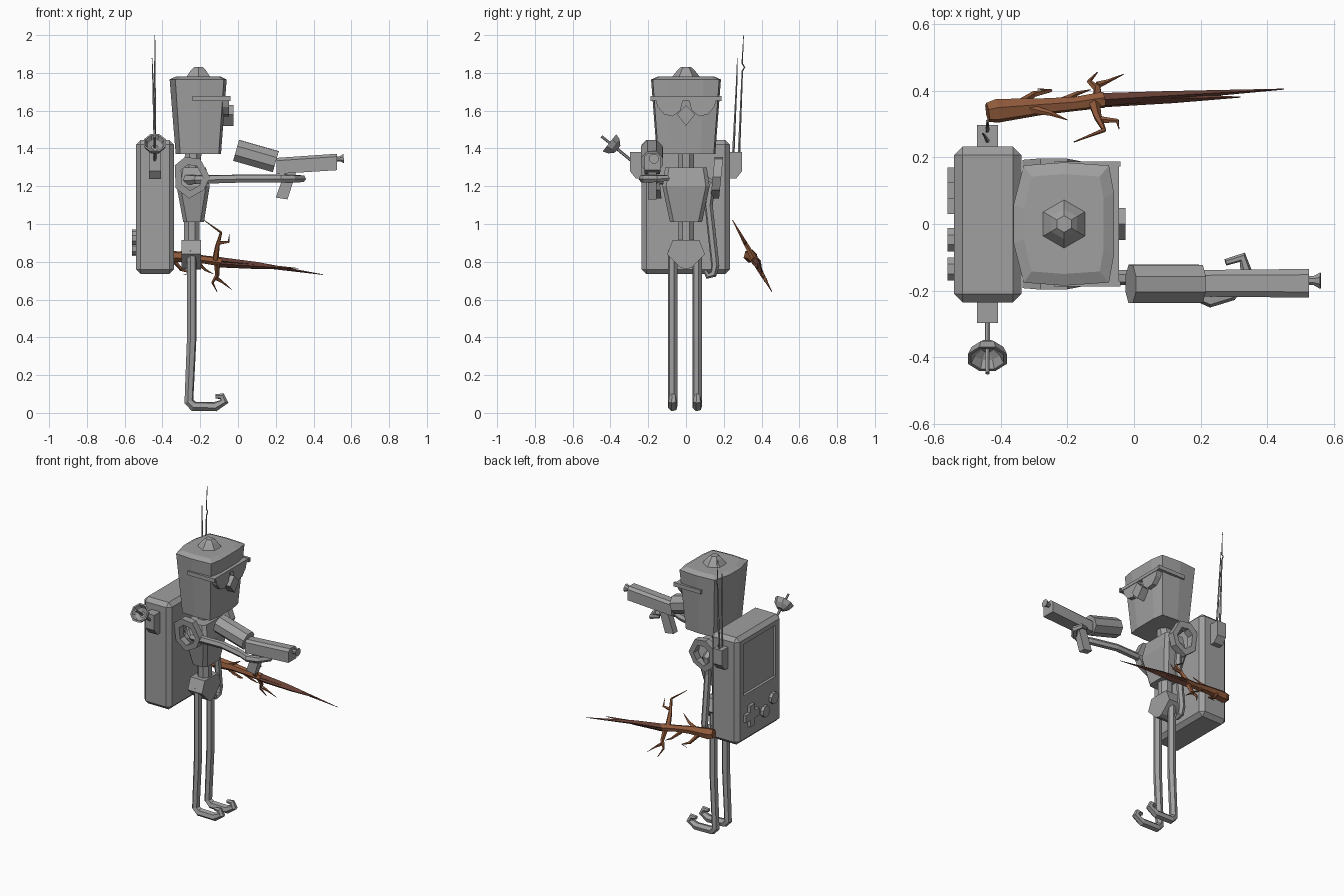
import bpy, bmesh, math
from math import cos, sin, pi
from mathutils import Vector, Matrix

cube = bpy.data.objects.get("Cube")
if cube:
    bpy.data.objects.remove(cube)


def material(name, rgb):
    m = bpy.data.materials.new(name)
    m.use_nodes = True
    m.diffuse_color = (*rgb, 1)
    m.node_tree.nodes["Principled BSDF"].inputs["Base Color"].default_value = (*rgb, 1)
    return m


GREY = material("plain_grey", (0.35, 0.35, 0.35))
BARK = material("bark_brown", (0.29, 0.105, 0.045))
BLADE = material("dark_red_brown", (0.135, 0.05, 0.035))


def finish(name, bm, mat=GREY):
    bmesh.ops.recalc_face_normals(bm, faces=bm.faces)
    mesh = bpy.data.meshes.new(name)
    bm.to_mesh(mesh)
    bm.free()
    mesh.materials.append(mat)
    ob = bpy.data.objects.new(name, mesh)
    bpy.context.collection.objects.link(ob)
    return ob


def loft(name, rings, mat=GREY, closed=False):
    """Skin equal-sized rings of points; cap the ends unless closed."""
    bm = bmesh.new()
    rows = [[bm.verts.new(p) for p in r] for r in rings]
    n = len(rows[0])
    pairs = list(zip(rows, rows[1:])) + ([(rows[-1], rows[0])] if closed else [])
    for a, b in pairs:
        for i in range(n):
            j = (i + 1) % n
            bm.faces.new((a[i], a[j], b[j], b[i]))
    if not closed:
        bm.faces.new(rows[0][::-1])
        bm.faces.new(rows[-1])
    return finish(name, bm, mat)


def circle(center, axis, r, n=8, wide=1.0):
    q = Vector(axis).to_track_quat('Z', 'Y')
    return [Vector(center) + q @ Vector((r * wide * cos(2 * pi * (i + .5) / n),
                                         r * sin(2 * pi * (i + .5) / n), 0)) for i in range(n)]


def tube(name, path, radii, n=6, mat=GREY):
    """Tube along a path with twist-free rings."""
    pts = [Vector(p) for p in path]
    if not isinstance(radii, (list, tuple)):
        radii = [radii] * len(pts)
    dirs = [(b - a).normalized() for a, b in zip(pts, pts[1:])]
    tans = [dirs[0]] + [(a + b).normalized() for a, b in zip(dirs, dirs[1:])] + [dirs[-1]]
    side = tans[0].orthogonal().normalized()
    rings, prev = [], tans[0]
    for p, t, r in zip(pts, tans, radii):
        side = prev.rotation_difference(t) @ side
        up = t.cross(side)
        rings.append([p + r * (side * cos(2 * pi * (i + .5) / n) + up * sin(2 * pi * (i + .5) / n))
                      for i in range(n)])
        prev = t
    return loft(name, rings, mat)


def slab(x0, x1, y0, y1, z, c=0.02):
    """Chamfered rectangle at height z."""
    return [Vector((x, y, z)) for x, y in
            ((x0 + c, y0), (x1 - c, y0), (x1, y0 + c), (x1, y1 - c),
             (x1 - c, y1), (x0 + c, y1), (x0, y1 - c), (x0, y0 + c))]


def box(name, lo, hi, bevel=0.0, rot=None):
    lo, hi = Vector(lo), Vector(hi)
    bm = bmesh.new()
    bmesh.ops.create_cube(bm, size=1)
    bmesh.ops.scale(bm, vec=hi - lo, verts=bm.verts)
    if bevel:
        bmesh.ops.bevel(bm, geom=bm.edges[:], offset=bevel, segments=1, affect='EDGES')
    if rot:
        bmesh.ops.rotate(bm, matrix=rot, verts=bm.verts)
    bmesh.ops.translate(bm, vec=(lo + hi) / 2, verts=bm.verts)
    return finish(name, bm)


def prism(name, outline, to3d, d0, d1, mat=GREY):
    return loft(name, [[Vector(to3d(a, b, d)) for a, b in outline] for d in (d0, d1)], mat)


# Head: tapered block with a small cap
HEAD = [(1, -.5), (1, .5), (.9, .95), (0, 1), (-.8, .95),
        (-1, .3), (-1, -.3), (-.8, -.95), (0, -1), (.9, -.95)]


def head_ring(cx, hx, hy, z):
    return [Vector((cx + a * hx, b * hy, z)) for a, b in HEAD]


loft("head", [head_ring(-.21, .12, .155, 1.37), head_ring(-.211, .151, .185, 1.765),
              head_ring(-.211, .12, .15, 1.78)])
loft("head_cap", [circle((-.21, 0, z), (0, 0, 1), r, 6) for z, r in
                  ((1.77, .08), (1.815, .045), (1.832, .025))])

# Glasses and nose
for s, tag in ((1, "left"), (-1, "right")):
    box(tag + "_glasses_arm", (-.24, s * .18 - .008, 1.652), (-.04, s * .18 + .008, 1.678))
    lens = [(.015, 1.66), (.03, 1.6), (.07, 1.57), (.115, 1.58), (.15, 1.62), (.165, 1.67)]
    prism(tag + "_lens", lens, lambda a, b, d: (d, s * a, b), -.085, -.048)
box("glasses_bridge", (-.08, -.18, 1.655), (-.045, .18, 1.675))
nose = [(0, 1.63), (.048, 1.58), (0, 1.52), (-.048, 1.58)]
prism("nose", nose, lambda a, b, d: (d, a, b), -.09, -.025)

# Neck, torso, waist, pelvis
tube("neck", [(-.245, 0, 1.27), (-.235, 0, 1.4)], .047, 8)
loft("torso", [slab(-.29, -.18, -.085, .085, 1.01), slab(-.325, -.15, -.125, .125, 1.2),
               slab(-.31, -.17, -.11, .11, 1.3)])
tube("waist", [(-.245, 0, .88), (-.245, 0, 1.03)], .045, 8)
hips = [(-.07, .915), (.07, .915), (.1, .84), (.03, .77), (0, .76), (-.03, .77), (-.1, .84)]
prism("pelvis", hips, lambda a, b, d: (d, a, b), -.3, -.195)

# Legs with hooked feet
for y, tag in ((.06, "left"), (-.07, "right")):
    tube(tag + "_leg", [(-.245, y, .86), (-.245, y, .4), (-.26, y, .06), (-.235, y, .035),
                        (-.12, y, .033), (-.072, y, .06), (-.085, y, .088), (-.12, y, .088)],
         [.026, .026, .026, .027, .026, .023, .018, .012])

# Shoulder rings, tilted outward at the top
RING = [(-.335, 1.31), (-.28, 1.355), (-.2, 1.345), (-.15, 1.25), (-.18, 1.18), (-.26, 1.135), (-.33, 1.19)]
for s, tag in ((1, "left"), (-1, "right")):
    rows = []
    for x, z in RING:
        c = Vector((-.245, 0, 1.245))
        section = []
        for k, d in ((1, 0), (1, .045), (.62, .045), (.62, 0)):
            px, pz = c.x + (x - c.x) * k, c.z + (z - c.z) * k
            section.append(Vector((px, s * (.13 + d + (pz - 1.135) * .1), pz)))
        rows.append(section)
    loft(tag + "_shoulder_ring", rows, closed=True)

# Arms with hooked hands
tube("right_arm", [(-.27, -.1, 1.235), (-.22, -.16, 1.235), (0, -.16, 1.24), (.17, -.2, 1.24),
                   (.23, -.228, 1.24), (.29, -.21, 1.24), (.34, -.15, 1.24), (.325, -.1, 1.243),
                   (.275, -.115, 1.25)], [.03, .025, .023, .023, .023, .022, .02, .016, .01])
tube("left_arm", [(-.245, .09, 1.235), (-.245, .135, 1.21), (-.245, .12, 1.1), (-.245, .155, .78),
                  (-.245, .145, .735), (-.245, .115, .725), (-.245, .1, .755)],
     [.03, .025, .022, .022, .02, .017, .01])

# Hand blaster: rear drum, body, grip, muzzle
tube("blaster_drum", [(-.01, -.18, 1.39), (.2, -.18, 1.33)], .062, 8)
loft("blaster_body", [[Vector((x, -.178 + a * w, b)) for a, b in
                       ((-1, lo), (1, lo), (1, hi - .015), (.6, hi), (-.6, hi), (-1, hi - .015))]
                      for x, w, lo, hi in ((.205, .04, 1.265, 1.35), (.525, .043, 1.285, 1.372))])
prism("blaster_grip", [(.25, 1.28), (.31, 1.28), (.262, 1.13), (.2, 1.14)],
      lambda a, b, d: (a, d, b), -.2, -.155)
tube("blaster_muzzle", [(.51, -.17, 1.343), (.54, -.17, 1.345), (.56, -.17, 1.346)], [.015, .015, .027], 8)

# Backpack with a recessed screen
pack = box("backpack", (-.54, -.235, .735), (-.338, .232, 1.445), .025)
bm = bmesh.new()
bm.from_mesh(pack.data)
back = max((f for f in bm.faces if f.normal.x < -.9), key=lambda f: f.calc_area())
bmesh.ops.inset_individual(bm, faces=[back], thickness=.02)
for v in back.verts:
    v.co.y = math.copysign(.17, v.co.y)
    v.co.z = 1.39 if v.co.z > 1.09 else 1.05
bmesh.ops.inset_individual(bm, faces=[back], thickness=.006, depth=-.012)
bm.to_mesh(pack.data)
bm.free()

# Direction pad and round buttons
a, b = .025, .07
cross = [(a, b), (-a, b), (-a, a), (-b, a), (-b, -a), (-a, -a),
         (-a, -b), (a, -b), (a, -a), (b, -a), (b, a), (a, a)]
prism("direction_pad", cross, lambda p, q, d: (d, .1 + p, .9 + q), -.56, -.53)
for i, (y, z) in enumerate(((-.047, .87), (-.135, .925))):
    tube("round_button_%d" % (i + 1), [(-.53, y, z), (-.56, y, z)], .038, 8)

# Side mounts, antennas and dish
for s, tag in ((1, "left"), (-1, "right")):
    mount = [(.22, 1.38), (.297, 1.38), (.297, 1.28), (.265, 1.24), (.22, 1.24)]
    prism(tag + "_mount", mount, lambda p, q, d: (d, s * p, q), -.472, -.408)
tube("short_antenna", [(-.44, .25, 1.37), (-.45, .268, 1.75), (-.455, .272, 1.88)], [.007, .004, .002], 5)
tube("long_antenna", [(-.44, .28, 1.37), (-.44, .298, 1.81), (-.44, .31, 1.83), (-.44, .297, 1.85),
                      (-.44, .305, 2.0)], [.007, .004, .004, .004, .0015], 5)
axis = Vector((0, -.78, .62))
rim = Vector((-.44, -.405, 1.43))
loft("dish", [circle(rim + axis * t, axis, r) for t, r in
              ((-.055, .025), (-.03, .052), (0, .063), (0, .053), (-.025, .04), (-.04, .018))])
tube("dish_stem", [(-.44, -.27, 1.32), rim - axis * .05], .008)
tube("dish_feed", [rim - axis * .045, rim + axis * .055], .007)

# Thorny wooden sword: hilt, blade halves, twigs
tube("sword_hilt", [(-.44, .335, .835), (-.41, .34, .83), (-.28, .352, .825), (-.18, .36, .812),
                    (-.09, .373, .8)], [.03, .037, .026, .022, .025], 6, BARK)
tube("blade_long", [(-.1, .373, .805), (.1, .385, .785), (.45, .405, .732)], [.02, .014, .0015], 4, BLADE)
tube("blade_short", [(-.1, .37, .79), (.12, .377, .775), (.32, .381, .765)], [.02, .014, .0015], 4, BLADE)


def twig(i, pts, r):
    """Twig lying in the tilted cross plane of the sword."""
    path = [(x, .34 + (.85 - z) * .55, z) for x, z in pts]
    radii = [r * (1 - .9 * k / (len(path) - 1)) for k in range(len(path))]
    tube("twig_%d" % i, path, radii, 5, BARK)


TWIGS = [([(-.12, .81), (-.11, .88), (-.09, .955), (-.18, 1.02)], .018),
         ([(-.1, .9), (-.05, .905), (-.045, .95)], .011),
         ([(-.11, .8), (-.11, .73), (-.135, .69), (-.11, .64)], .017),
         ([(-.11, .71), (-.08, .69), (-.03, .65)], .011),
         ([(-.35, .82), (-.3, .76), (-.25, .74), (-.29, .73)], .014),
         ([(-.22, .8), (-.17, .755), (-.13, .735)], .012),
         ([(-.31, .84), (-.25, .865), (-.2, .9)], .014)]
for i, (pts, r) in enumerate(TWIGS):
    twig(i + 1, pts, r)
